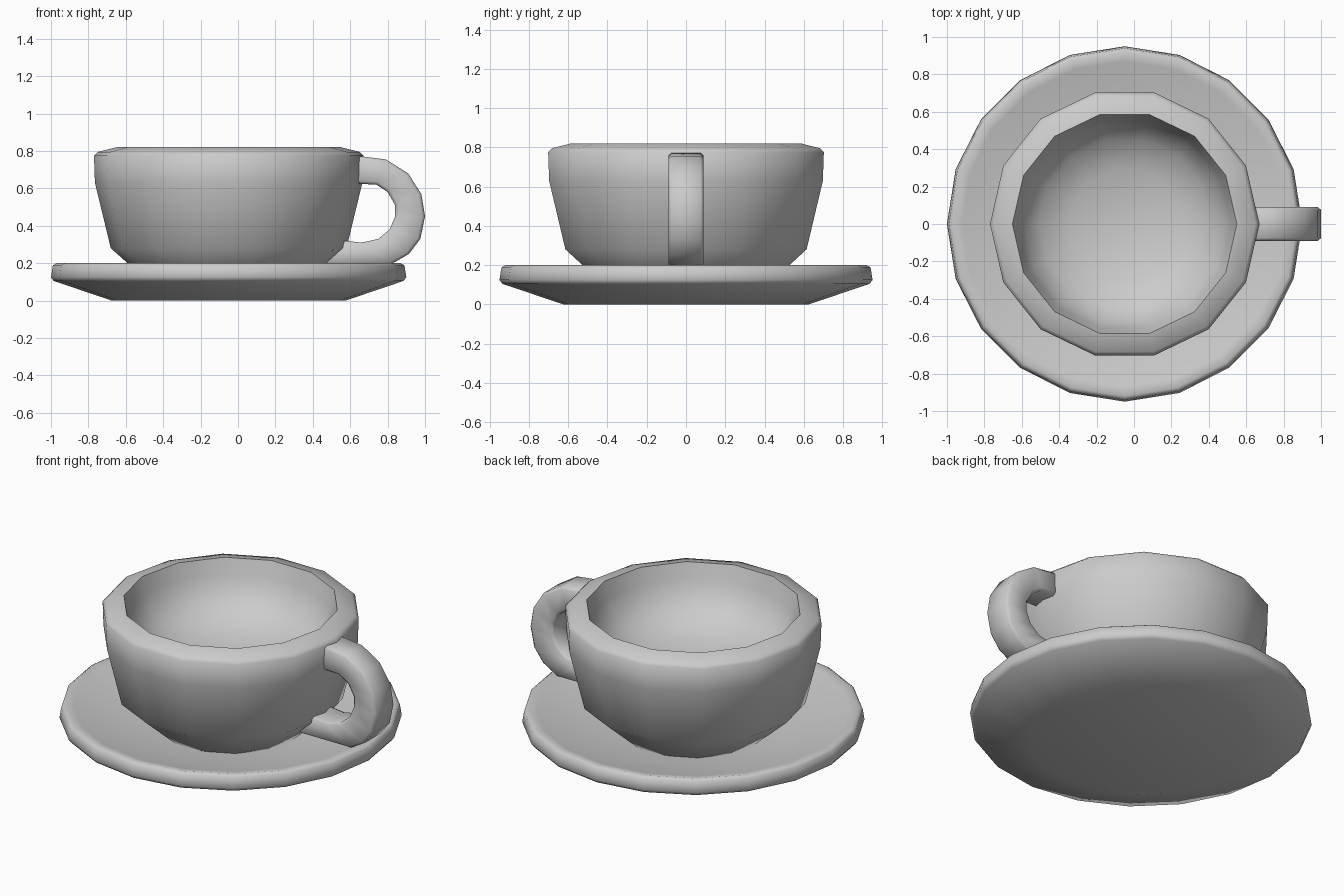
import bpy, bmesh, math

if "Cube" in bpy.data.objects:
    bpy.data.objects.remove(bpy.data.objects["Cube"])

CX = -0.05  # axis of cup and saucer


def finish(name, bm, angle):
    bmesh.ops.recalc_face_normals(bm, faces=bm.faces)
    me = bpy.data.meshes.new(name)
    bm.to_mesh(me)
    bm.free()
    ob = bpy.data.objects.new(name, me)
    bpy.context.collection.objects.link(ob)
    bpy.ops.object.select_all(action='DESELECT')
    ob.select_set(True)
    bpy.context.view_layer.objects.active = ob
    bpy.ops.object.shade_smooth_by_angle(angle=math.radians(angle))
    return ob


def lathe(name, profile, sides, angle):
    """Revolve (radius, z) points; first and last points lie on the axis."""
    bm = bmesh.new()
    rings = []
    for r, z in profile:
        if r == 0:
            rings.append([bm.verts.new((CX, 0, z))] * sides)
        else:
            rings.append([bm.verts.new((CX + r * math.cos(2 * math.pi * i / sides),
                                        r * math.sin(2 * math.pi * i / sides), z))
                          for i in range(sides)])
    for a, b in zip(rings, rings[1:]):
        for i in range(sides):
            j = (i + 1) % sides
            bm.faces.new(list(dict.fromkeys((a[i], a[j], b[j], b[i]))))
    return finish(name, bm, angle)


# Dished saucer, 20 sides
lathe("saucer", [(0, 0), (0.625, 0), (0.935, 0.105), (0.95, 0.125), (0.94, 0.188),
                 (0.92, 0.2), (0.87, 0.19), (0.52, 0.092), (0, 0.088)], 20, 70)

# Cup, 14 sides: sloping rim, short inner lip, rounded shallow bowl
lathe("cup", [(0, 0.075), (0.40, 0.075), (0.63, 0.28), (0.715, 0.63),
              (0.72, 0.775), (0.70, 0.795), (0.60, 0.82),
              (0.57, 0.725), (0.54, 0.65), (0.46, 0.56), (0.30, 0.49), (0, 0.465)],
      14, 60)

# Handle: C-shaped strip of (inner, outer) points in the xz plane
pairs = [((0.63, 0.625), (0.63, 0.775)), ((0.74, 0.62), (0.79, 0.755)),
         ((0.80, 0.58), (0.91, 0.68)), ((0.84, 0.51), (0.98, 0.57)),
         ((0.84, 0.45), (1.0, 0.45)), ((0.81, 0.38), (0.975, 0.33)),
         ((0.75, 0.33), (0.915, 0.25)), ((0.66, 0.31), (0.82, 0.195)),
         ((0.53, 0.325), (0.46, 0.195))]
bm = bmesh.new()
secs = [[bm.verts.new((p[0], y, p[1])) for p, y in
         ((a, -0.09), (b, -0.09), (b, 0.09), (a, 0.09))] for a, b in pairs]
for s, t in zip(secs, secs[1:]):
    for i in range(4):
        j = (i + 1) % 4
        bm.faces.new((s[i], s[j], t[j], t[i]))
bm.faces.new(secs[0])
bm.faces.new(secs[-1])
handle = finish("handle", bm, 180)
bev = handle.modifiers.new("soft_edges", 'BEVEL')
bev.width = 0.015
bev.segments = 1
bev.limit_method = 'ANGLE'
bev.angle_limit = math.radians(50)
